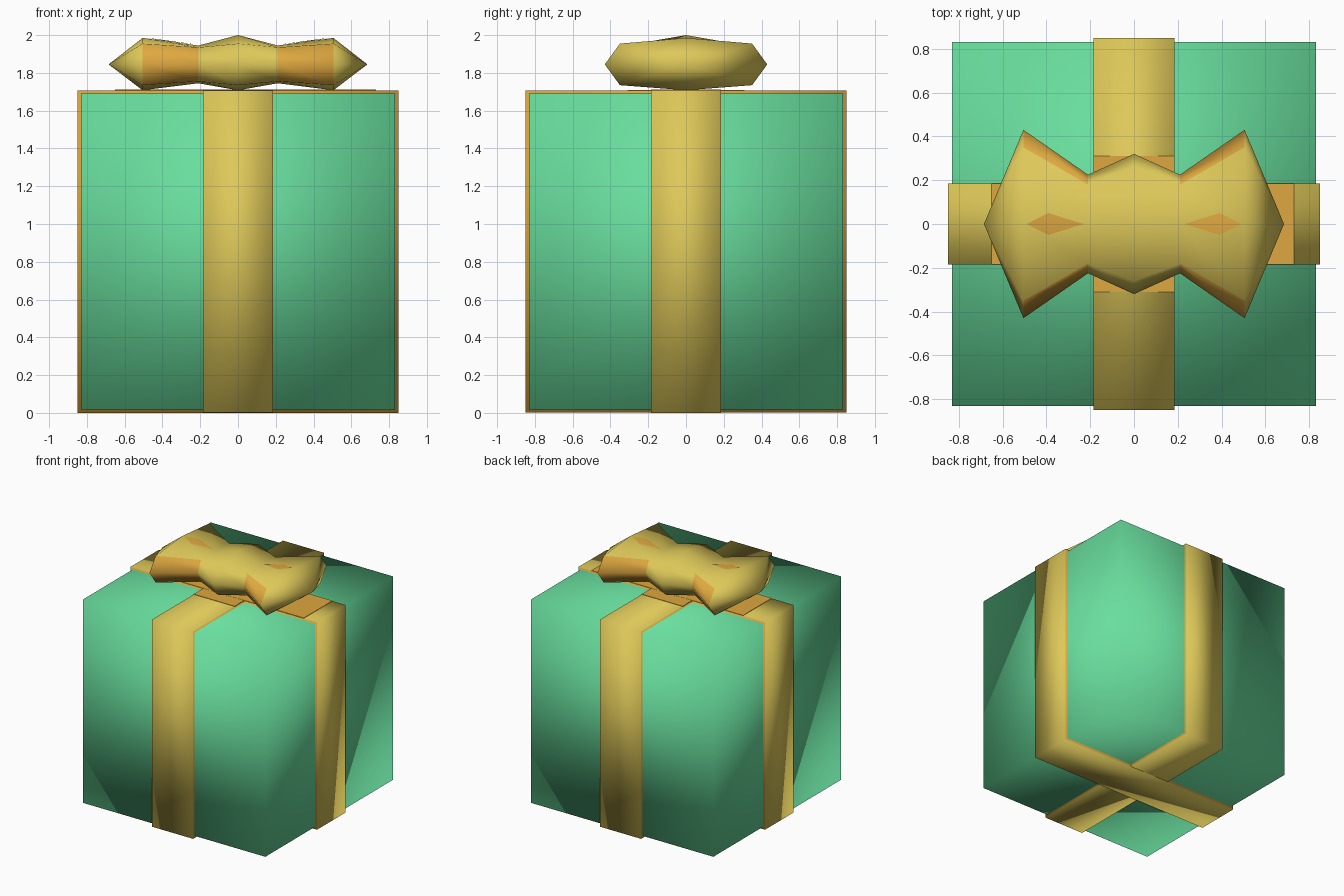
import bpy, bmesh
from mathutils import Matrix

if "Cube" in bpy.data.objects:
    bpy.data.objects.remove(bpy.data.objects["Cube"])


def material(name, rgb):
    m = bpy.data.materials.new(name)
    m.diffuse_color = (*rgb, 1)
    m.use_nodes = True
    m.node_tree.nodes["Principled BSDF"].inputs["Base Color"].default_value = m.diffuse_color
    return m


GREEN = material("green paper", (0.14, 0.73, 0.34))
GOLD = material("gold ribbon", (0.73, 0.58, 0.10))
ORANGE = material("orange ribbon shade", (0.73, 0.39, 0.05))


def finish(bm, name, mats, rule=None, smooth=True):
    bmesh.ops.recalc_face_normals(bm, faces=bm.faces)
    for f in bm.faces:
        f.smooth = smooth
        if rule:
            f.material_index = rule(f)
    me = bpy.data.meshes.new(name)
    bm.to_mesh(me)
    bm.free()
    for m in mats:
        me.materials.append(m)
    ob = bpy.data.objects.new(name, me)
    bpy.context.collection.objects.link(ob)
    return ob


def block(name, lo, hi, mats, rule=None, smooth=True):
    bm = bmesh.new()
    size = [b - a for a, b in zip(lo, hi)]
    mid = [(a + b) / 2 for a, b in zip(lo, hi)]
    bmesh.ops.create_cube(bm, size=1, matrix=Matrix.Translation(mid) @ Matrix.Diagonal((*size, 1)))
    return finish(bm, name, mats, rule, smooth)


# Wrapped box
block("gift_box", (-0.83, -0.83, 0.018), (0.83, 0.83, 1.692), [GREEN])

# Two ribbon bands, with orange thin edges
W = 0.186
block("ribbon_across", (-0.85, -W, 0), (0.85, W, 1.708), [GOLD, ORANGE],
      lambda f: int(abs(f.normal.y) > 0.9))
block("ribbon_front_to_back", (-W, -0.85, 0.001), (W, 0.85, 1.707), [GOLD, ORANGE],
      lambda f: int(abs(f.normal.x) > 0.9))

# Orange patches on the ribbon under the bow
block("ribbon_shade_across", (-0.65, -W, 1.706), (0.73, W, 1.711), [ORANGE], smooth=False)
block("ribbon_shade_front_to_back", (-W, -0.31, 1.706), (W, 0.31, 1.710), [ORANGE], smooth=False)

# Bow: eight-sided sections lofted along x and closed to a point at each end
MID = 1.845
# x, half width, ridge half width, ridge height, crown height
half = [(0.0, 0.32, 0.26, 0.11, 0.155), (0.21, 0.225, 0.18, 0.09, 0.10), (0.505, 0.43, 0.35, 0.11, 0.14)]
sections = [(-x, *r) for x, *r in reversed(half[1:])] + half
bm = bmesh.new()
rings = []
for x, w, rw, rh, top in sections:
    pts = [(w, 0), (rw, rh), (0, top), (-rw, rh), (-w, 0), (-rw, -rh), (0, -min(top, 0.137)), (rw, -rh)]
    rings.append([bm.verts.new((x, y, MID + z)) for y, z in pts])
for a, b in zip(rings, rings[1:]):
    for i in range(8):
        j = (i + 1) % 8
        bm.faces.new((a[i], a[j], b[j], b[i]))
for ring, x in ((rings[0], -0.685), (rings[-1], 0.685)):
    tip = bm.verts.new((x, 0, MID))
    for i in range(8):
        bm.faces.new((ring[i], ring[(i + 1) % 8], tip))


def loop_side(f):
    c = f.calc_center_median()
    return int(0.25 < abs(c.x) < 0.45 and abs(f.normal.y) > 0.6)


finish(bm, "bow", [GOLD, ORANGE], loop_side)

# Orange diamond creases lying on the top of each loop
for side, name in ((-1, "left_crease"), (1, "right_crease")):
    bm = bmesh.new()

    def point(x, y):
        t = (x - 0.21) / 0.295
        crown, ridge = 0.10 + 0.04 * t, 0.09 + 0.02 * t
        slope = (crown - ridge) / (0.18 + 0.17 * t)
        return bm.verts.new((side * x, y, MID + crown - slope * abs(y) + 0.004))

    a, b, c, d = point(0.23, 0), point(0.39, 0.05), point(0.49, 0), point(0.39, -0.05)
    faces = [bm.faces.new((a, c, b)), bm.faces.new((a, d, c))]
    ob = finish(bm, name, [ORANGE])
    if ob.data.polygons[0].normal.z < 0:
        ob.data.flip_normals()
